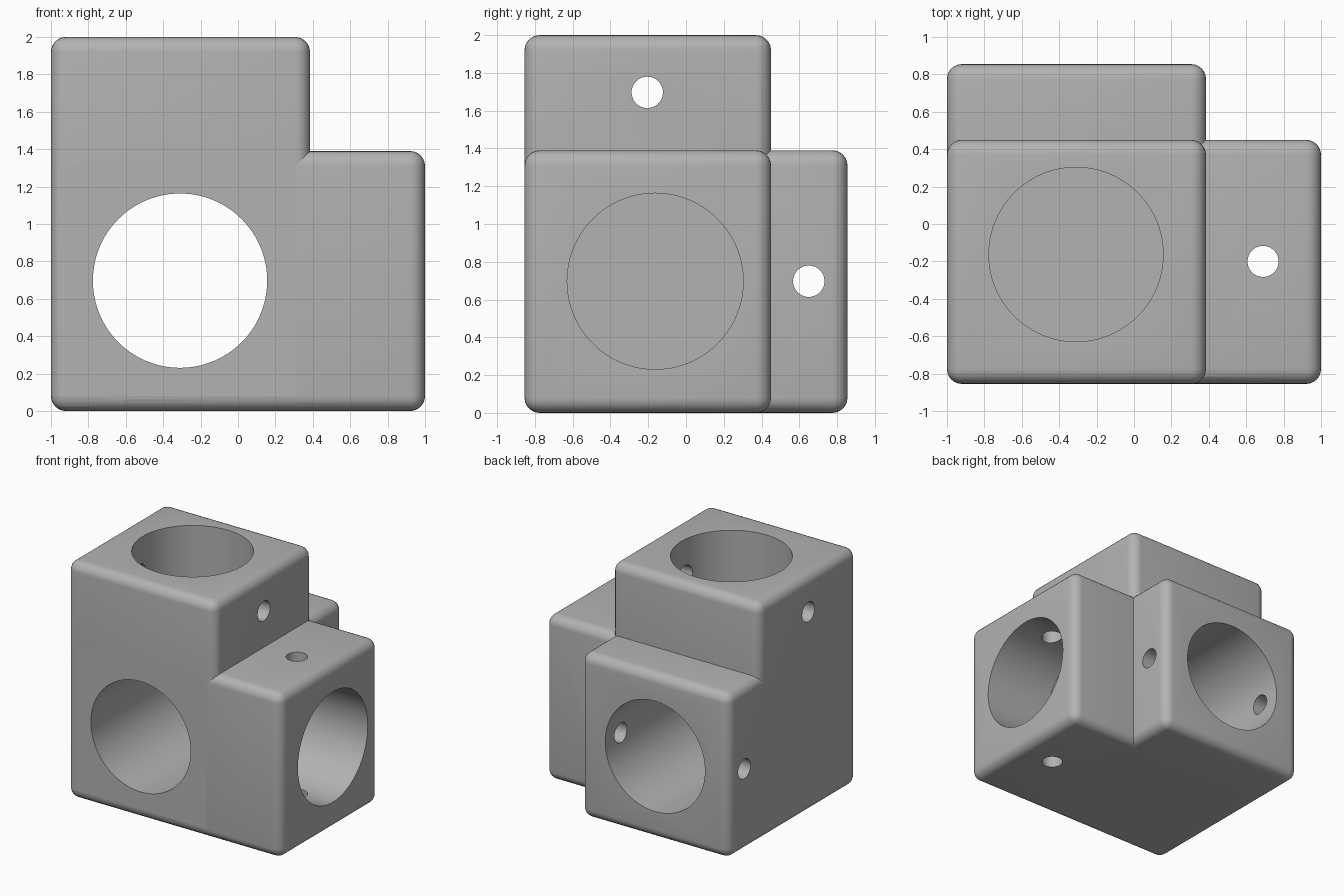
import bpy, bmesh, math
from mathutils import Matrix, Vector

if "Cube" in bpy.data.objects:
    bpy.data.objects.remove(bpy.data.objects["Cube"])

grey = bpy.data.materials.new("plain grey")
grey.diffuse_color = (0.45, 0.45, 0.45, 1)
grey.use_nodes = True
grey.node_tree.nodes["Principled BSDF"].inputs["Base Color"].default_value = grey.diffuse_color


def add_mesh(name, bm):
    mesh = bpy.data.meshes.new(name)
    bm.to_mesh(mesh)
    bm.free()
    mesh.materials.append(grey)
    obj = bpy.data.objects.new(name, mesh)
    bpy.context.collection.objects.link(obj)
    return obj


def rounded_block(name, hi):
    """Rounded box from the shared outer corner to the corner hi."""
    lo = Vector((-1, -0.855, 0))
    hi = Vector(hi)
    bm = bmesh.new()
    bmesh.ops.create_cube(bm, size=1)
    for v in bm.verts:
        v.co = [lo[i] if v.co[i] < 0 else hi[i] for i in range(3)]
    bmesh.ops.bevel(bm, geom=bm.edges[:], offset=0.08, segments=6,
                    profile=0.5, affect='EDGES')
    return add_mesh(name, bm)


def bore(name, axis, centre, start, end, radius, sides):
    """Cylinder cutter along an axis; centre gives the other two coordinates."""
    bm = bmesh.new()
    bmesh.ops.create_cone(bm, cap_ends=True, segments=sides, radius1=radius,
                          radius2=radius, depth=end - start)
    turn = {'x': Matrix.Rotation(math.pi / 2, 4, 'Y'),
            'y': Matrix.Rotation(math.pi / 2, 4, 'X'),
            'z': Matrix.Identity(4)}[axis]
    pos = list(centre)
    pos.insert('xyz'.index(axis), (start + end) / 2)
    bm.transform(Matrix.Translation(pos) @ turn)
    return add_mesh(name, bm)


def combine(target, tool, operation):
    mod = target.modifiers.new(tool.name, 'BOOLEAN')
    mod.operation, mod.solver, mod.object = operation, 'EXACT', tool
    bpy.context.view_layer.objects.active = target
    bpy.ops.object.modifier_apply(modifier=mod.name)
    bpy.data.objects.remove(tool)


# Three arms sharing one outer corner
bracket = rounded_block("corner_bracket", (1, 0.45, 1.39))
combine(bracket, rounded_block("depth_arm", (0.385, 0.855, 1.39)), 'UNION')
combine(bracket, rounded_block("upright_arm", (0.385, 0.45, 2)), 'UNION')

# Tube sockets: one through, two blind
R = 0.466
cutters = [
    bore("through_socket", 'y', (-0.31, 0.697), -1.2, 1.2, R, 96),
    bore("side_socket", 'x', (-0.163, 0.697), 0.385, 1.3, R, 96),
    bore("upright_socket", 'z', (-0.31, -0.163), 1.39, 2.3, R, 96),
    # Screw holes across each arm
    bore("depth_screw", 'x', (0.65, 0.697), -1.3, 0.7, 0.083, 48),
    bore("side_screw", 'z', (0.69, -0.2), -0.3, 1.7, 0.083, 48),
    bore("upright_screw", 'x', (-0.205, 1.697), -1.3, 0.7, 0.083, 48),
]
for cutter in cutters:
    combine(bracket, cutter, 'DIFFERENCE')

# Smooth bores and rounded edges
bpy.ops.object.select_all(action='DESELECT')
bracket.select_set(True)
bpy.context.view_layer.objects.active = bracket
bpy.ops.object.shade_smooth_by_angle(angle=math.radians(30))
